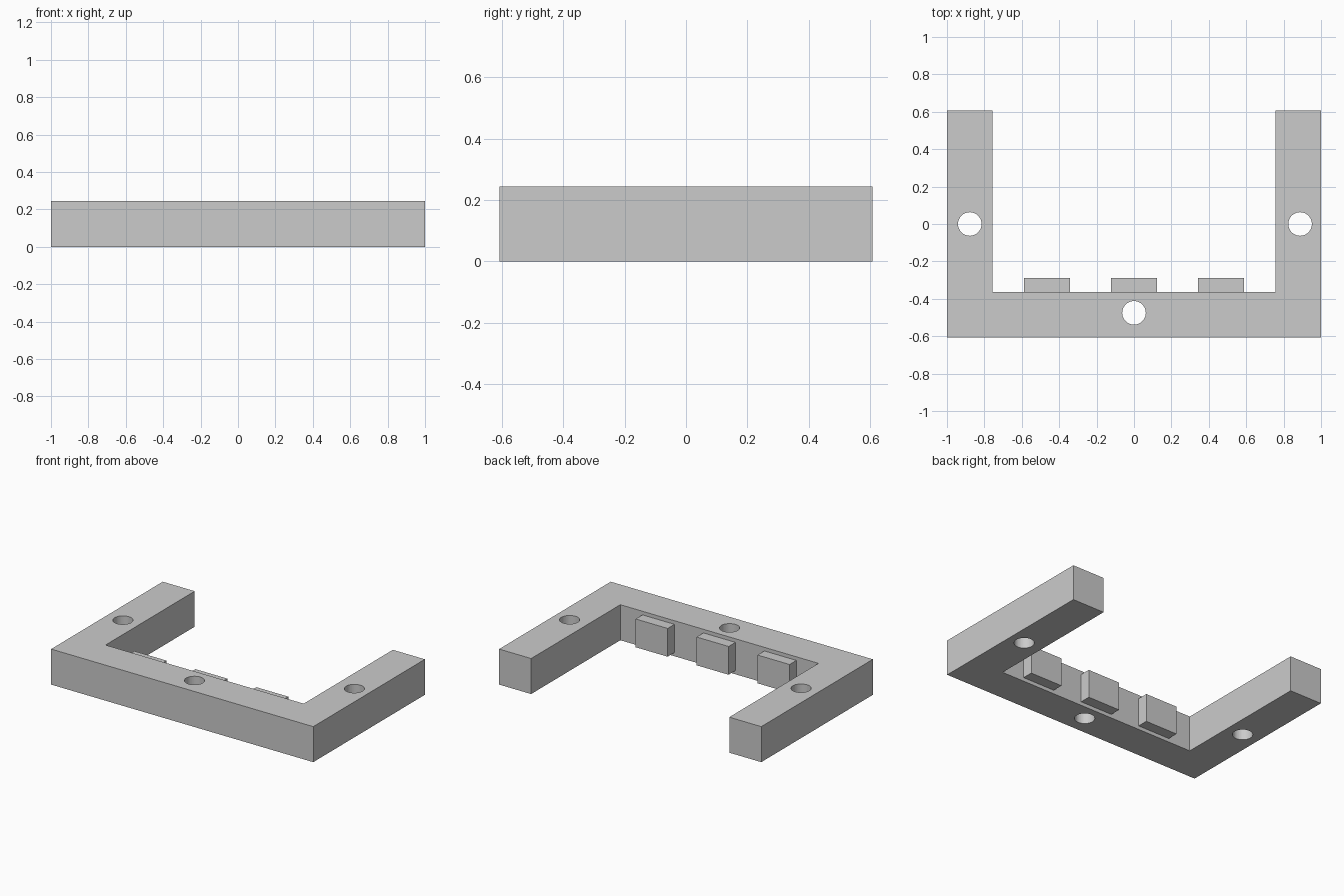
import bpy
import bmesh

if "Cube" in bpy.data.objects:
    bpy.data.objects.remove(bpy.data.objects["Cube"])

HEIGHT = 0.245
HALF_Y = 0.608
INNER_X = 0.756
INNER_Y = -0.364


def box(name, x0, x1, y0, y1, z0, z1):
    bm = bmesh.new()
    bmesh.ops.create_cube(bm, size=1)
    for v in bm.verts:
        v.co = (x1 if v.co.x > 0 else x0,
                y1 if v.co.y > 0 else y0,
                z1 if v.co.z > 0 else z0)
    mesh = bpy.data.meshes.new(name)
    bm.to_mesh(mesh)
    bm.free()
    obj = bpy.data.objects.new(name, mesh)
    bpy.context.collection.objects.link(obj)
    return obj


# U-shaped bracket extruded from its plan outline
outline = [(-1, -HALF_Y), (1, -HALF_Y), (1, HALF_Y), (INNER_X, HALF_Y),
           (INNER_X, INNER_Y), (-INNER_X, INNER_Y), (-INNER_X, HALF_Y), (-1, HALF_Y)]
bm = bmesh.new()
face = bm.faces.new([bm.verts.new((x, y, 0)) for x, y in outline])
top = bmesh.ops.extrude_face_region(bm, geom=[face])
bmesh.ops.translate(bm, vec=(0, 0, HEIGHT),
                    verts=[g for g in top["geom"] if isinstance(g, bmesh.types.BMVert)])
bmesh.ops.recalc_face_normals(bm, faces=bm.faces)
mesh = bpy.data.meshes.new("bracket")
bm.to_mesh(mesh)
bm.free()
bracket = bpy.data.objects.new("bracket", mesh)
bpy.context.collection.objects.link(bracket)

# Screw holes through both arms and the front bar
for name, x, y in (("left", -0.878, 0), ("right", 0.888, 0), ("front", 0, -0.475)):
    bpy.ops.mesh.primitive_cylinder_add(vertices=48, radius=0.063, depth=1,
                                        location=(x, y, HEIGHT / 2))
    cutter = bpy.context.object
    cutter.name = name + "_hole_cutter"
    cutter.hide_render = True
    cutter.hide_set(True)
    mod = bracket.modifiers.new(name + "_hole", 'BOOLEAN')
    mod.operation = 'DIFFERENCE'
    mod.solver = 'EXACT'
    mod.object = cutter

# Smooth hole walls, flat everything else
bpy.ops.object.select_all(action='DESELECT')
bpy.context.view_layer.objects.active = bracket
bracket.select_set(True)
bpy.ops.object.shade_smooth_by_angle()

# Three tabs on the inner wall of the front bar
for name, x in (("left_tab", -0.465), ("middle_tab", 0), ("right_tab", 0.465)):
    box(name, x - 0.122, x + 0.122, INNER_Y, -0.29, 0.025, 0.22)
